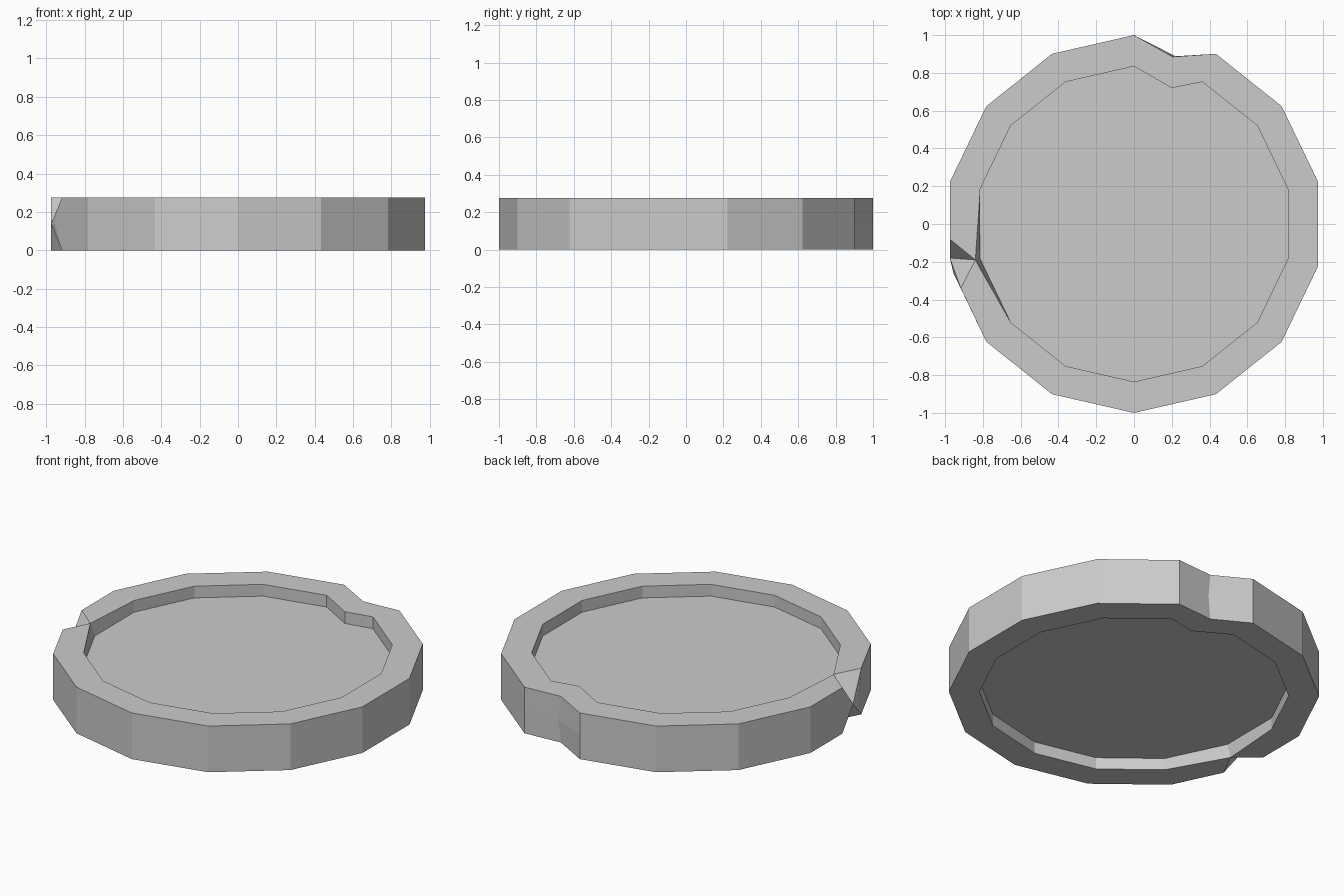
import bpy, bmesh
from math import cos, sin, pi

cube = bpy.data.objects.get("Cube")
if cube:
    bpy.data.objects.remove(cube, do_unlink=True)

SIDES, CHIP = 14, 4              # CHIP is the rim corner that is broken off
HEIGHT, MID = 0.275, 0.1375
FLOOR_LOW, FLOOR_HIGH = 0.07, 0.205

grey = bpy.data.materials.new("stone_grey")
grey.use_nodes = True
grey.diffuse_color = (0.6, 0.6, 0.6, 1)
grey.node_tree.nodes["Principled BSDF"].inputs["Base Color"].default_value = (0.6, 0.6, 0.6, 1)


def polygon(radius, dent):
    """Regular outline starting at the back, closed by a dent point."""
    angles = [pi / 2 + k * 2 * pi / SIDES for k in range(SIDES)]
    return [(radius * cos(a), radius * sin(a)) for a in angles] + [dent]


def make_object(name, faces):
    bm = bmesh.new()
    for points in faces:
        bm.faces.new([bm.verts.new(p) for p in points])
    bmesh.ops.remove_doubles(bm, verts=bm.verts, dist=0.0005)
    bmesh.ops.recalc_face_normals(bm, faces=bm.faces)
    mesh = bpy.data.meshes.new(name)
    bm.to_mesh(mesh)
    bm.free()
    mesh.materials.append(grey)
    obj = bpy.data.objects.new(name, mesh)
    bpy.context.collection.objects.link(obj)


def at(point, z):
    return (*point, z)


outer = polygon(1.0, (0.205, 0.885))
floor = polygon(0.835, (0.2, 0.72))
inner = list(floor)
inner[CHIP] = (-0.84, -0.19)
count = len(outer)
dent = count - 1

# Chip: edge points on the rim, and the ridge left standing at mid height
chip_back, chip_front = (-0.975, -0.08), (-0.917, -0.34)
ridge_back, ridge_front = (-0.975, -0.18), (-0.956, -0.26)


def edge_points(i):
    """Outer ends of rim segment i, with the ridge point where it is chipped."""
    a, b = outer[i], outer[(i + 1) % count]
    mid_a = mid_b = None
    if i == CHIP:
        a, mid_a = chip_front, ridge_front
    if i + 1 == CHIP:
        b, mid_b = chip_back, ridge_back
    if i == dent:
        mid_a = (0.22, 0.888)
    if i + 1 == dent:
        mid_b = (0.22, 0.888)
    return a, b, mid_a or a, mid_b or b


# Rim: each half is mirrored about mid height
rim = []
for z, floor_z in ((HEIGHT, FLOOR_HIGH), (0, FLOOR_LOW)):
    for i in range(count):
        j = (i + 1) % count
        a, b, mid_a, mid_b = edge_points(i)
        rim.append([at(a, z), at(b, z), at(inner[j], z), at(inner[i], z)])
        rim.append([at(a, z), at(b, z), at(mid_b, MID), at(mid_a, MID)])
        rim.append([at(inner[i], z), at(inner[j], z), at(floor[j], floor_z), at(floor[i], floor_z)])
    tip, ridge = at(inner[CHIP], z), at(ridge_back, MID)
    rim.append([at(chip_back, z), tip, ridge])
    rim.append([tip, at(chip_front, z), ridge])
    rim.append([at(chip_front, z), at(ridge_front, MID), ridge])

# Floor: closed slab set inside the rim, rim closed behind it
sides = [[at(floor[i], FLOOR_LOW), at(floor[i - 1], FLOOR_LOW),
          at(floor[i - 1], FLOOR_HIGH), at(floor[i], FLOOR_HIGH)] for i in range(count)]
slab = [[at(p, z) for p in floor] for z in (FLOOR_LOW, FLOOR_HIGH)]

make_object("rim", rim + sides)
make_object("floor_slab", slab + sides)
